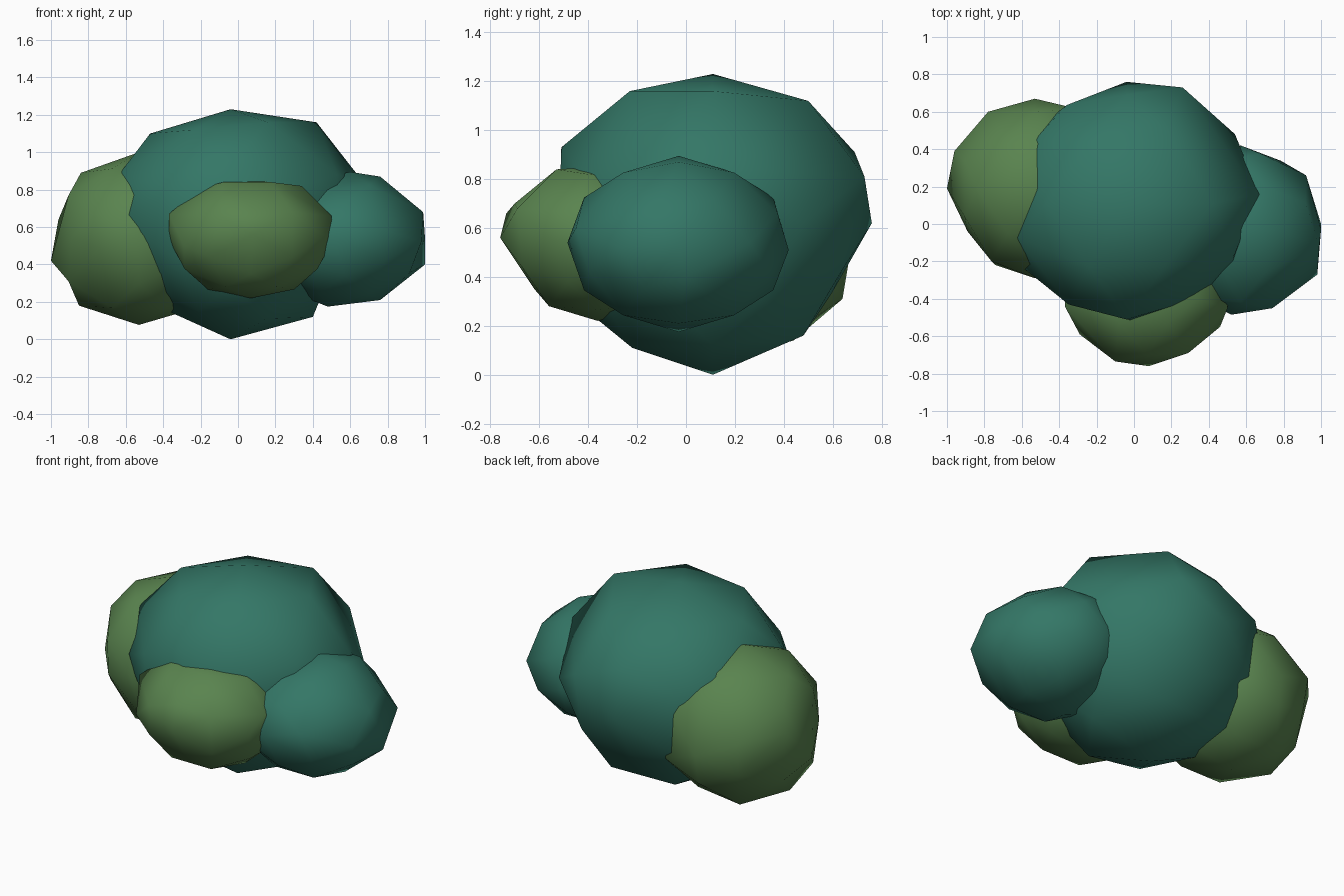
import bpy, bmesh
from itertools import product
from mathutils import Vector


def material(name, colour):
    m = bpy.data.materials.new(name)
    m.diffuse_color = (*colour, 1)
    return m


teal = material("teal_leaf", (0.034, 0.184, 0.134))
green = material("olive_leaf", (0.101, 0.230, 0.078))


def sphere_points():
    """42 points of a once-divided icosahedron with a point on every axis."""
    points = set()
    for a in ((1, 0, 0), (0.8507, 0.5257, 0), (0.8090, 0.3090, 0.5)):
        for k in range(3):
            b = a[k:] + a[:k]
            for s in product((-1, 1), repeat=3):
                points.add(tuple(c * t + 0.0 for c, t in zip(b, s)))
    return [Vector(p) for p in sorted(points)]


def clump(name, mat, centre, radii, lumps):
    """Faceted ellipsoid whose nearest corners are pulled to the lump points."""
    bm = bmesh.new()
    for p in sphere_points():
        bm.verts.new(p)
    bmesh.ops.convex_hull(bm, input=bm.verts[:])
    for v in bm.verts:
        v.co = Vector(c + r * d for c, r, d in zip(centre, radii, v.co))
    free = set(bm.verts)
    for p in lumps:
        v = min(free, key=lambda q: (q.co - Vector(p)).length)
        v.co = p
        free.remove(v)
    bmesh.ops.recalc_face_normals(bm, faces=bm.faces[:])
    for f in bm.faces:
        f.smooth = True
    mesh = bpy.data.meshes.new(name)
    bm.to_mesh(mesh)
    bm.free()
    mesh.materials.append(mat)
    obj = bpy.data.objects.new(name, mesh)
    bpy.context.collection.objects.link(obj)


# Large central clump
clump("main_foliage", teal, (-0.04, 0.11, 0.615), (0.64, 0.65, 0.615), [
    (0.67, 0.12, 0.60), (0.54, 0.48, 0.62), (0.53, -0.25, 0.62),
    (0.26, 0.73, 0.81), (-0.04, 0.76, 0.62), (-0.04, 0.69, 0.91),
    (0.17, 0.50, 1.12), (0.42, 0.11, 1.16), (-0.47, 0.11, 1.10),
    (0.16, -0.23, 1.16), (-0.24, -0.23, 1.12), (-0.04, -0.51, 0.93),
    (0.67, 0.16, 0.84), (0.53, -0.18, 0.88), (0.03, -0.52, 0.62),
    (-0.35, -0.43, 0.80), (-0.63, -0.07, 0.89), (-0.53, 0.45, 0.89),
    (-0.61, -0.22, 0.65), (0.40, 0.11, 0.12), (-0.35, 0.11, 0.14),
    (0.18, 0.48, 0.16), (-0.24, 0.45, 0.15), (0.15, -0.22, 0.11),
    (-0.21, -0.20, 0.15), (-0.04, 0.60, 0.34), (0.27, 0.64, 0.43),
    (-0.34, 0.61, 0.43), (-0.49, -0.06, 0.31), (-0.33, -0.40, 0.42)])

# Right clump
clump("right_foliage", teal, (0.57, -0.03, 0.535), (0.43, 0.455, 0.36), [
    (1.0, -0.03, 0.54), (0.99, -0.12, 0.68), (1.0, 0.0, 0.40),
    (0.98, -0.27, 0.52), (0.92, 0.26, 0.54), (0.76, -0.03, 0.87),
    (0.76, -0.03, 0.21), (0.74, -0.45, 0.60), (0.57, 0.42, 0.51),
    (0.68, 0.375, 0.66), (0.52, -0.485, 0.54), (0.48, -0.03, 0.175),
    (0.60, -0.03, 0.895), (0.47, -0.24, 0.80)])

# Left clump
clump("left_foliage", green, (-0.53, 0.19, 0.54), (0.465, 0.48, 0.46), [
    (-1.0, 0.19, 0.42), (-0.96, 0.39, 0.64), (-0.84, 0.19, 0.89),
    (-0.85, 0.19, 0.18), (-0.78, 0.60, 0.60), (-0.89, -0.04, 0.54),
    (-0.74, -0.22, 0.49), (-0.53, 0.64, 0.31), (-0.53, 0.67, 0.49),
    (-0.28, 0.60, 0.38), (-0.53, 0.22, 0.077), (-0.32, 0.62, 0.72),
    (-0.68, 0.44, 0.14)])

# Front clump
clump("front_foliage", green, (0.07, -0.36, 0.535), (0.44, 0.40, 0.315), [
    (-0.37, -0.44, 0.67), (0.50, -0.45, 0.66), (0.46, -0.55, 0.55),
    (-0.29, -0.59, 0.50), (-0.10, -0.735, 0.66), (0.29, -0.69, 0.68),
    (0.34, -0.40, 0.82), (-0.20, -0.40, 0.81), (0.08, -0.76, 0.56),
    (0.18, -0.53, 0.84), (-0.08, -0.53, 0.84), (0.29, -0.67, 0.44),
    (-0.15, -0.66, 0.44), (0.07, -0.62, 0.35)])
